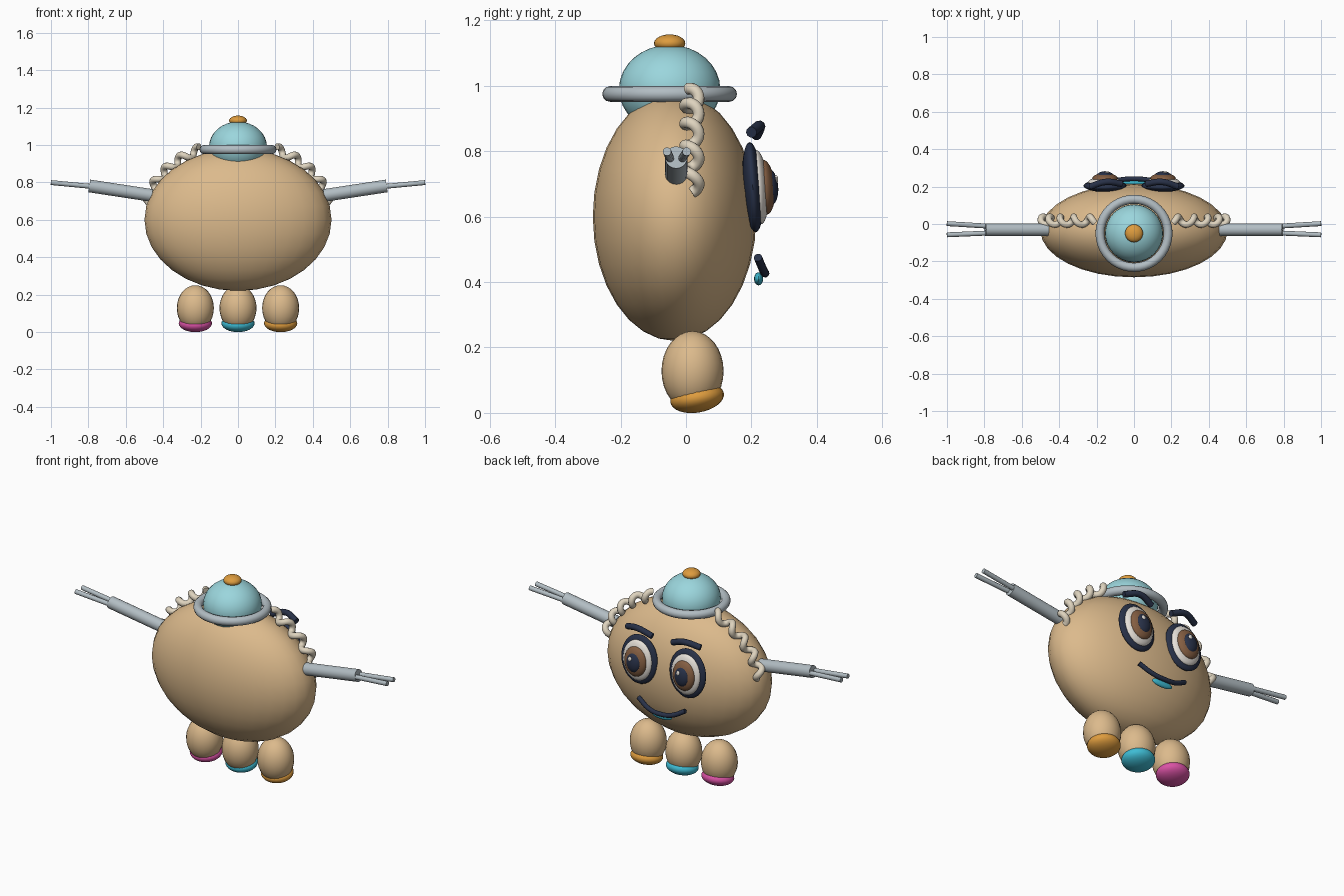
import bpy, math
from mathutils import Vector

if "Cube" in bpy.data.objects:
    bpy.data.objects.remove(bpy.data.objects["Cube"])


def material(name, rgb):
    m = bpy.data.materials.new(name)
    lin = [(c / 255 / 12.92) if c < 11 else ((c / 255 + 0.055) / 1.055) ** 2.4 for c in rgb]
    m.diffuse_color = (*lin, 1)
    m.use_nodes = True
    m.node_tree.nodes["Principled BSDF"].inputs["Base Color"].default_value = m.diffuse_color
    return m


TAN = material("tan", (220, 186, 140))
SKY = material("pale_blue", (155, 214, 221))
GREY = material("steel_grey", (178, 189, 195))
ROPE = material("rope_beige", (222, 211, 190))
NAVY = material("navy", (40, 49, 72))
BROWN = material("brown", (132, 94, 66))
WHITE = material("eye_white", (238, 232, 224))
ORANGE = material("orange", (222, 156, 62))
CYAN = material("cyan", (62, 188, 212))
PINK = material("magenta", (218, 82, 165))


def finish(ob, name, mat):
    ob.name = name
    ob.data.materials.clear()
    ob.data.materials.append(mat)
    bpy.ops.object.shade_smooth_by_angle(angle=math.radians(40))
    return ob


def ellipsoid(name, loc, radii, mat, tilt=0.0, seg=32, rings=16):
    bpy.ops.mesh.primitive_uv_sphere_add(segments=seg, ring_count=rings, radius=1,
                                         location=loc, rotation=(tilt, 0, 0))
    ob = bpy.context.object
    ob.scale = radii
    bpy.ops.object.transform_apply(location=False, rotation=True, scale=True)
    return finish(ob, name, mat)


def rod(name, a, b, r, mat, verts=20):
    a, b = Vector(a), Vector(b)
    d = b - a
    bpy.ops.mesh.primitive_cylinder_add(vertices=verts, radius=r, depth=d.length,
                                        location=(a + b) / 2)
    ob = bpy.context.object
    ob.rotation_euler = d.to_track_quat('Z', 'Y').to_euler()
    return finish(ob, name, mat)


def tube(name, pts, r, mat, smooth_path=False):
    cu = bpy.data.curves.new(name, 'CURVE')
    cu.dimensions = '3D'
    cu.bevel_depth = r
    cu.bevel_resolution = 3
    cu.use_fill_caps = True
    sp = cu.splines.new('BEZIER' if smooth_path else 'POLY')
    if smooth_path:
        sp.bezier_points.add(len(pts) - 1)
        for bp, p in zip(sp.bezier_points, pts):
            bp.co = p
            bp.handle_left_type = bp.handle_right_type = 'AUTO'
        sp.resolution_u = 8
    else:
        sp.points.add(len(pts) - 1)
        for sp_p, p in zip(sp.points, pts):
            sp_p.co = (*p, 1)
    ob = bpy.data.objects.new(name, cu)
    bpy.context.collection.objects.link(ob)
    bpy.ops.object.select_all(action='DESELECT')
    ob.select_set(True)
    bpy.context.view_layer.objects.active = ob
    bpy.ops.object.convert(target='MESH')
    return finish(bpy.context.object, name, mat)


# Body
ellipsoid("body", (0, -0.035, 0.6), (0.5, 0.25, 0.38), TAN)

# Cap: dome, brim ring and top button
ellipsoid("cap_dome", (0, -0.05, 0.99), (0.155, 0.155, 0.135), SKY)
bpy.ops.mesh.primitive_torus_add(location=(0, -0.05, 0.975), major_radius=0.182,
                                 minor_radius=0.024, major_segments=40, minor_segments=12)
finish(bpy.context.object, "cap_brim", GREY)
ellipsoid("cap_button", (0, -0.05, 1.13), (0.048, 0.048, 0.027), ORANGE, seg=24, rings=12)

# Feet with coloured soles
for x, mat, label in ((-0.228, PINK, "left"), (0, CYAN, "middle"), (0.228, ORANGE, "right")):
    ellipsoid(label + "_foot", (x, 0.02, 0.128), (0.099, 0.095, 0.122), TAN, seg=24)
    ellipsoid(label + "_sole", (x, 0.034, 0.046), (0.089, 0.083, 0.045), mat,
              tilt=math.radians(10), seg=24)

for s, side in ((1, "right"), (-1, "left")):
    # Arm with two prongs
    rod(side + "_arm", (s * 0.46, -0.03, 0.73), (s * 0.795, -0.03, 0.781), 0.034, GREY)
    for y0, y1, tag in ((-0.048, -0.058, "outer"), (-0.012, 0.002, "inner")):
        rod(f"{side}_{tag}_prong", (s * 0.77, y0, 0.777), (s, y1, 0.799), 0.013, GREY, 12)

    # Twisted rope of hair spiralling along the shoulder
    pts, turns, n = [], 4.6, 110
    for i in range(n + 1):
        t = i / n
        a = math.radians(66 - 55 * t)
        phi = 2 * math.pi * turns * t - 0.6
        normal = Vector((math.cos(a) / 0.505, 0, math.sin(a) / 0.41)).normalized()
        p = Vector((0.5 * math.cos(a), 0.018, 0.6 + 0.41 * math.sin(a)))
        p += 0.021 * (normal * math.cos(phi) + Vector((0, math.sin(phi), 0)))
        pts.append((s * p.x, p.y, p.z))
    tube(side + "_hair_rope", pts, 0.018, ROPE)

    # Eye built from stacked flattened domes
    for tag, y, radii, mat in (("rim", 0.204, (0.115, 0.031, 0.138), NAVY),
                               ("white", 0.221, (0.092, 0.031, 0.114), WHITE),
                               ("iris", 0.241, (0.069, 0.031, 0.084), BROWN),
                               ("pupil", 0.256, (0.045, 0.026, 0.056), NAVY)):
        ellipsoid(f"{side}_eye_{tag}", (s * 0.155, y, 0.69), radii, mat, tilt=0.07)
    ellipsoid(side + "_eye_glint", (s * 0.155 + 0.012, 0.276, 0.713), (0.012, 0.006, 0.014),
              WHITE, seg=12, rings=8)

    # Eyebrow
    tube(side + "_eyebrow", [(s * 0.065, 0.215, 0.85), (s * 0.15, 0.225, 0.877),
                             (s * 0.235, 0.2, 0.858)], 0.017, NAVY, True)

# Mouth and tongue
tube("smile", [(-0.15, 0.22, 0.475), (-0.075, 0.236, 0.437), (0, 0.242, 0.427),
               (0.075, 0.236, 0.437), (0.15, 0.22, 0.475)], 0.013, NAVY, True)
ellipsoid("tongue", (0, 0.222, 0.41), (0.065, 0.014, 0.02), CYAN, seg=24, rings=12)
